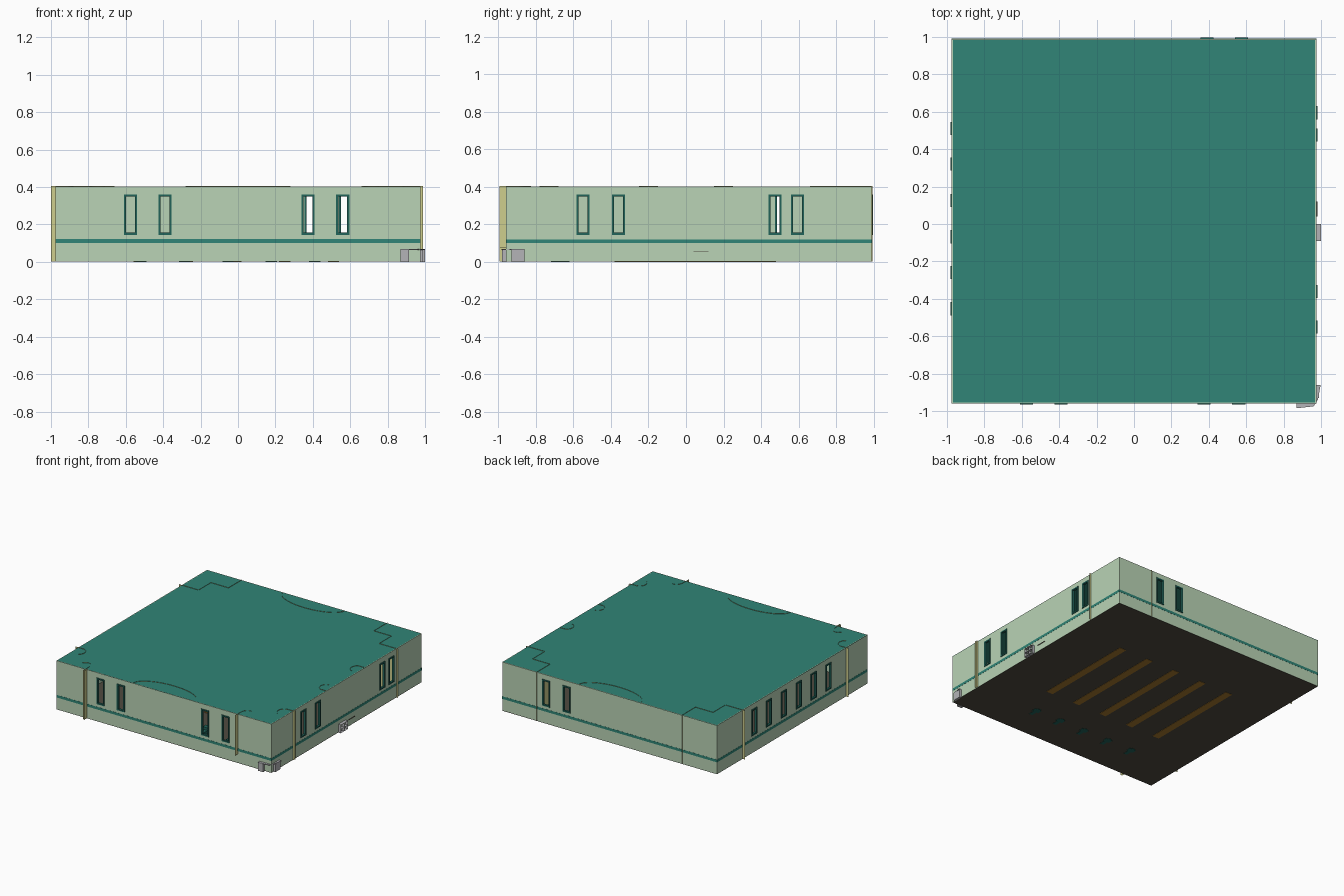
import bpy, bmesh, math

if "Cube" in bpy.data.objects:
    bpy.data.objects.remove(bpy.data.objects["Cube"])

X0, X1, Y0, Y1, H = -0.975, 0.975, -0.96, 0.99, 0.402


def mat(name, r, g, b):
    m = bpy.data.materials.new(name)
    lin = [(c / 255) ** 2.2 for c in (r, g, b)]
    m.diffuse_color = (*lin, 1)
    m.use_nodes = True
    m.node_tree.nodes["Principled BSDF"].inputs["Base Color"].default_value = m.diffuse_color
    return m


GREEN = mat("pale_green", 184, 210, 180)
TEAL = mat("teal", 52, 132, 118)
FRAME = mat("frame_teal", 38, 100, 90)
YELLOW = mat("pale_yellow", 205, 205, 140)
FLOOR = mat("dark_floor", 80, 76, 66)
WOOD = mat("wood", 165, 120, 50)
GREY = mat("grey", 178, 178, 182)


def finish(name, bm, m):
    me = bpy.data.meshes.new(name)
    bm.to_mesh(me)
    bm.free()
    me.materials.append(m)
    ob = bpy.data.objects.new(name, me)
    bpy.context.collection.objects.link(ob)
    return ob


def add_box(bm, x, y, z):
    vs = [bm.verts.new((a, b, c)) for c in z for a, b in
          ((x[0], y[0]), (x[1], y[0]), (x[1], y[1]), (x[0], y[1]))]
    for f in ((3, 2, 1, 0), (4, 5, 6, 7), (0, 1, 5, 4), (1, 2, 6, 5), (2, 3, 7, 6), (3, 0, 4, 7)):
        bm.faces.new([vs[i] for i in f])


def boxes(name, items, m):
    bm = bmesh.new()
    for b in items:
        add_box(bm, *b)
    return finish(name, bm, m)


def ribbon(name, pts, z0, z1, m):
    bm = bmesh.new()
    lo = [bm.verts.new((x, y, z0)) for x, y in pts]
    hi = [bm.verts.new((x, y, z1)) for x, y in pts]
    for i in range(len(pts) - 1):
        bm.faces.new((lo[i], lo[i + 1], hi[i + 1], hi[i]))
    return finish(name, bm, m)


def arc(cx, cy, rx, ry, a0, a1, n=12):
    return [(cx + rx * math.cos(math.radians(a0 + (a1 - a0) * i / n)),
             cy + ry * math.sin(math.radians(a0 + (a1 - a0) * i / n))) for i in range(n + 1)]


# Walls with real window openings, frames and a teal stripe
W, ZB, ZT, T = 0.035, 0.145, 0.36, 0.006


def wall(side, windows):
    along_x = side in ("front", "back")
    a0, a1 = (X0, X1) if along_x else (Y0, Y1)
    pos, out = {"front": (Y0, -1), "back": (Y1, 1), "left": (X0, -1), "right": (X1, 1)}[side]

    def slab(a, z, d0, d1):
        d = sorted((pos + out * d0, pos + out * d1))
        return (a, d, z) if along_x else (d, a, z)

    parts = [slab((a0, a1), (0.003, ZB), -T, 0), slab((a0, a1), (ZT, H), -T, 0)]
    cuts = [a0] + [v for w in sorted(windows) for v in (w - W, w + W)] + [a1]
    parts += [slab((cuts[i], cuts[i + 1]), (ZB, ZT), -T, 0) for i in range(0, len(cuts), 2)]
    boxes(side + "_wall", parts, GREEN)
    boxes(side + "_stripe", [slab((a0, a1), (0.10, 0.121), 0, 0.001)], TEAL)
    f, frames = 0.011, []
    for w in windows:
        frames += [slab((w - W, w - W + f), (ZB, ZT), -0.012, 0.006),
                   slab((w + W - f, w + W), (ZB, ZT), -0.012, 0.006),
                   slab((w - W + f, w + W - f), (ZB, ZB + f), -0.012, 0.006),
                   slab((w - W + f, w + W - f), (ZT - f, ZT), -0.012, 0.006)]
    boxes(side + "_window_frames", frames, FRAME)


wall("front", [-0.575, -0.39, 0.375, 0.56])
wall("back", [0.39, 0.575])
wall("right", [-0.55, -0.36, 0.475, 0.595])
wall("left", [0.51, 0.32, 0.125, -0.068, -0.26, -0.453])

# Roof and floor
boxes("roof", [((X0, X1), (Y0, Y1), (H - 0.004, H))], TEAL)
boxes("floor", [((X0, X1), (Y0, Y1), (0.002, 0.006))], FLOOR)

# Lanes and small ball stands showing through the floor
boxes("lanes", [((x - 0.03, x + 0.03), (-0.38, 0.48), (0.0, 0.012))
                for x in (0.51, 0.25, -0.01, -0.27, -0.53)], WOOD)
for i in range(5):
    x = 0.41 - 0.232 * i
    boxes(f"stand_{i + 1}", [((x - 0.015, x + 0.015), (-0.72, -0.62), (0.0, 0.03)),
                             ((x - 0.03, x + 0.03), (-0.67, -0.63), (0.0, 0.05))], FRAME)

# Thin stepped partitions at the back corners, running out through the walls
P0, P1 = 0.003, 0.405
for s, name in ((-1, "left"), (1, "right")):
    end = -1.0 if s < 0 else 0.99
    ribbon("back_" + name + "_partition",
           [(end, 0.66), (s * 0.82, 0.66), (s * 0.82, 0.82), (s * 0.66, 0.82), (s * 0.66, 0.995)],
           P0, P1, YELLOW)

# Hooked partitions at the front corners
for s, xf, end in ((-1, -0.71, -1.0), (1, 0.67, 0.99)):
    side = "left" if s < 0 else "right"
    zb = P0 if s < 0 else 0.075
    ribbon("front_" + side + "_hook",
           [(xf, -0.995)] + arc(xf + s * 0.045, -0.92, 0.045, 0.06, 90 + s * 90, 90 - s * 60), zb, P1, YELLOW)
    ribbon("side_" + side + "_hook",
           [(end, -0.68)] + arc(s * 0.93, -0.735, 0.05, 0.055, 90, 90 + s * 150), P0, P1, YELLOW)
ribbon("front_fin", [(-0.70, -0.995), (-0.70, -0.955)], P0, P1, YELLOW)
ribbon("right_fin", [(0.99, -0.665), (0.97, -0.665)], P0, P1, YELLOW)

# Bowed bays at front and back, curled ends beside the entrance
ribbon("front_bay", arc(0, -0.957, 0.28, 0.13, 0, 180, 20), P0, P1, YELLOW)
ribbon("back_bay", arc(0, 0.987, 0.28, 0.13, 180, 360, 20), P0, P1, YELLOW)
for s in (-1, 1):
    ribbon("entrance_curl", [(0.973, s * 0.25)] + arc(0.93, s * 0.2, 0.04, 0.05, s * 90, s * 270), P0, P1, YELLOW)

# Open entrance rack on the right wall, made of thin shelves and dividers
rack = bmesh.new()
for y in (-0.09, -0.045, 0.0):
    rack.faces.new([rack.verts.new(p) for p in
                    ((X1, y, 0.0), (1.0, y, 0.0), (1.0, y, 0.07), (X1, y, 0.07))])
for z in (0.003, 0.035, 0.07):
    rack.faces.new([rack.verts.new(p) for p in
                    ((X1, -0.09, z), (1.0, -0.09, z), (1.0, 0.0, z), (X1, 0.0, z))])
finish("entrance_rack", rack, GREY)
boxes("wall_ledge", [((X1, 0.98), (0.04, 0.12), (0.053, 0.057))], FLOOR)

# Grey canopy with two end blocks wrapping the front right corner
bm = bmesh.new()
plan = [(0.87, -0.955), (0.87, -0.985), (0.96, -0.975), (0.983, -0.94), (0.998, -0.86), (0.97, -0.86), (0.97, -0.955)]
face = bm.faces.new([bm.verts.new((x, y, 0.064)) for x, y in plan])
ext = bmesh.ops.extrude_face_region(bm, geom=[face], use_keep_orig=True)
bmesh.ops.translate(bm, vec=(0, 0, 0.006), verts=[v for v in ext["geom"] if isinstance(v, bmesh.types.BMVert)])
bmesh.ops.recalc_face_normals(bm, faces=bm.faces)
finish("corner_canopy", bm, GREY)
boxes("corner_blocks", [((0.87, 0.915), (-0.982, -0.958), (0, 0.064)),
                        ((0.973, 0.99), (-0.93, -0.86), (0, 0.064))], GREY)
